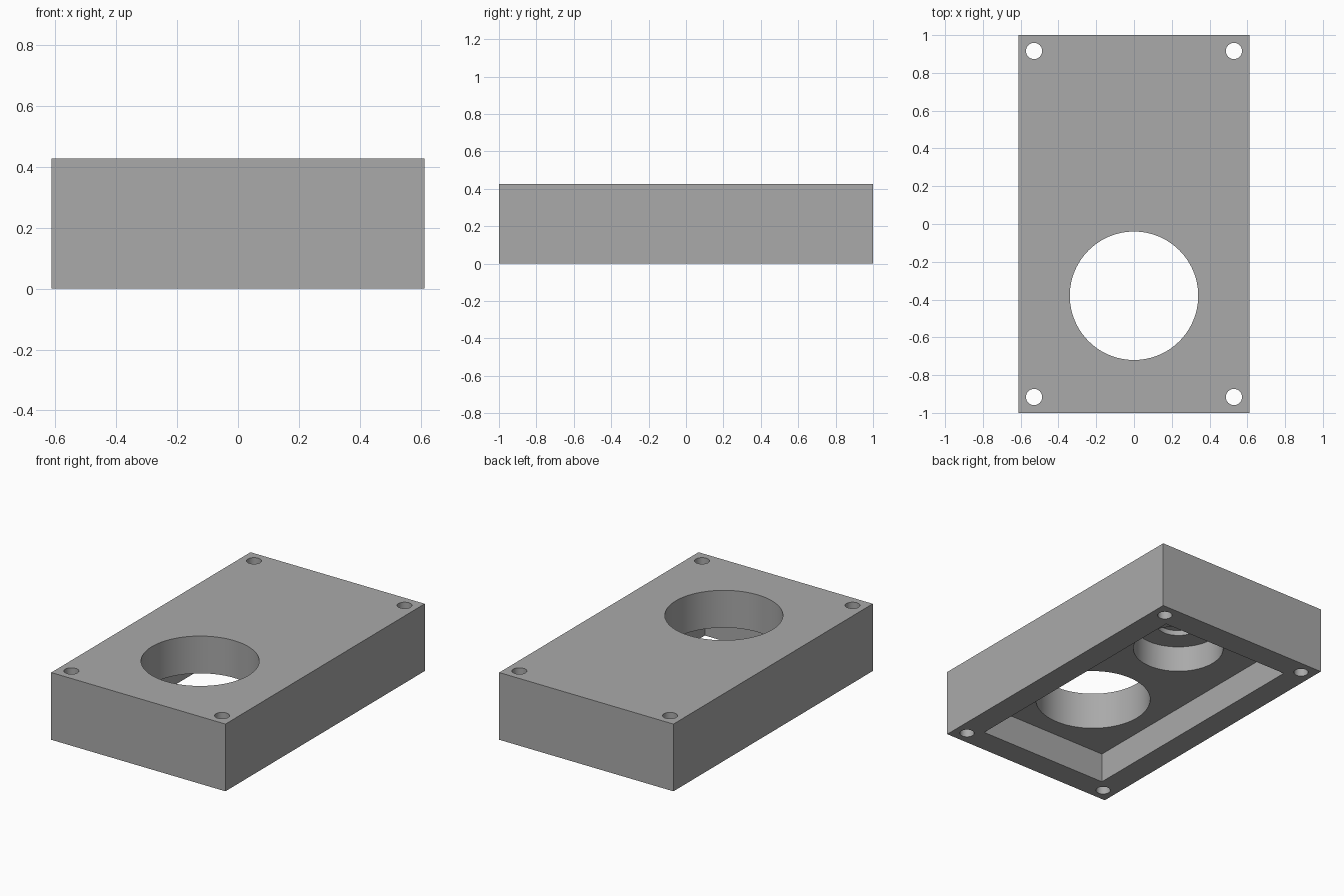
import bpy

W, L, H = 1.224, 2.0, 0.427      # block size
POCKET = 0.19                    # depth of the underside recess

cube = bpy.data.objects.get("Cube")
if cube:
    bpy.data.objects.remove(cube, do_unlink=True)

grey = bpy.data.materials.new("plain grey")
grey.use_nodes = True
colour = (0.4, 0.4, 0.4, 1)
grey.diffuse_color = colour
grey.node_tree.nodes["Principled BSDF"].inputs["Base Color"].default_value = colour


def box(name, size, z0, z1):
    bpy.ops.mesh.primitive_cube_add(size=1, location=(0, 0, (z0 + z1) / 2))
    ob = bpy.context.object
    ob.name = name
    ob.scale = (size[0], size[1], z1 - z0)
    bpy.ops.object.transform_apply(location=True, scale=True)
    ob.data.materials.append(grey)
    return ob


def cylinder(name, x, y, r, z0, z1, sides=64):
    bpy.ops.mesh.primitive_cylinder_add(vertices=sides, radius=r, depth=z1 - z0,
                                        location=(x, y, (z0 + z1) / 2))
    ob = bpy.context.object
    ob.name = name
    ob.data.materials.append(grey)
    return ob


def cut(target, cutter):
    mod = target.modifiers.new(cutter.name, 'BOOLEAN')
    mod.operation = 'DIFFERENCE'
    mod.solver = 'EXACT'
    mod.object = cutter
    bpy.context.view_layer.objects.active = target
    bpy.ops.object.modifier_apply(modifier=mod.name)
    bpy.data.objects.remove(cutter, do_unlink=True)


housing = box("housing", (W, L), 0, H)

# Underside recess
cut(housing, box("recess_cutter", (0.914, 1.684), -0.1, POCKET))

# Round opening through the top
cut(housing, cylinder("opening_cutter", 0, -0.38, 0.34, -0.1, H + 0.1, 96))

# Stepped blind bore behind it
cut(housing, cylinder("bore_cutter", 0, 0.41, 0.267, 0.1, 0.357))
cut(housing, cylinder("inner_bore_cutter", 0, 0.41, 0.13, 0.3, 0.39))

# Corner screw holes
for sx in (-1, 1):
    for sy in (-1, 1):
        cut(housing, cylinder("screw_hole_cutter", sx * 0.529, sy * 0.916,
                              0.043, -0.1, H + 0.1, 32))

# Smooth bores, sharp edges
bpy.ops.object.select_all(action='DESELECT')
housing.select_set(True)
bpy.context.view_layer.objects.active = housing
bpy.ops.object.shade_smooth_by_angle(angle=0.5)
